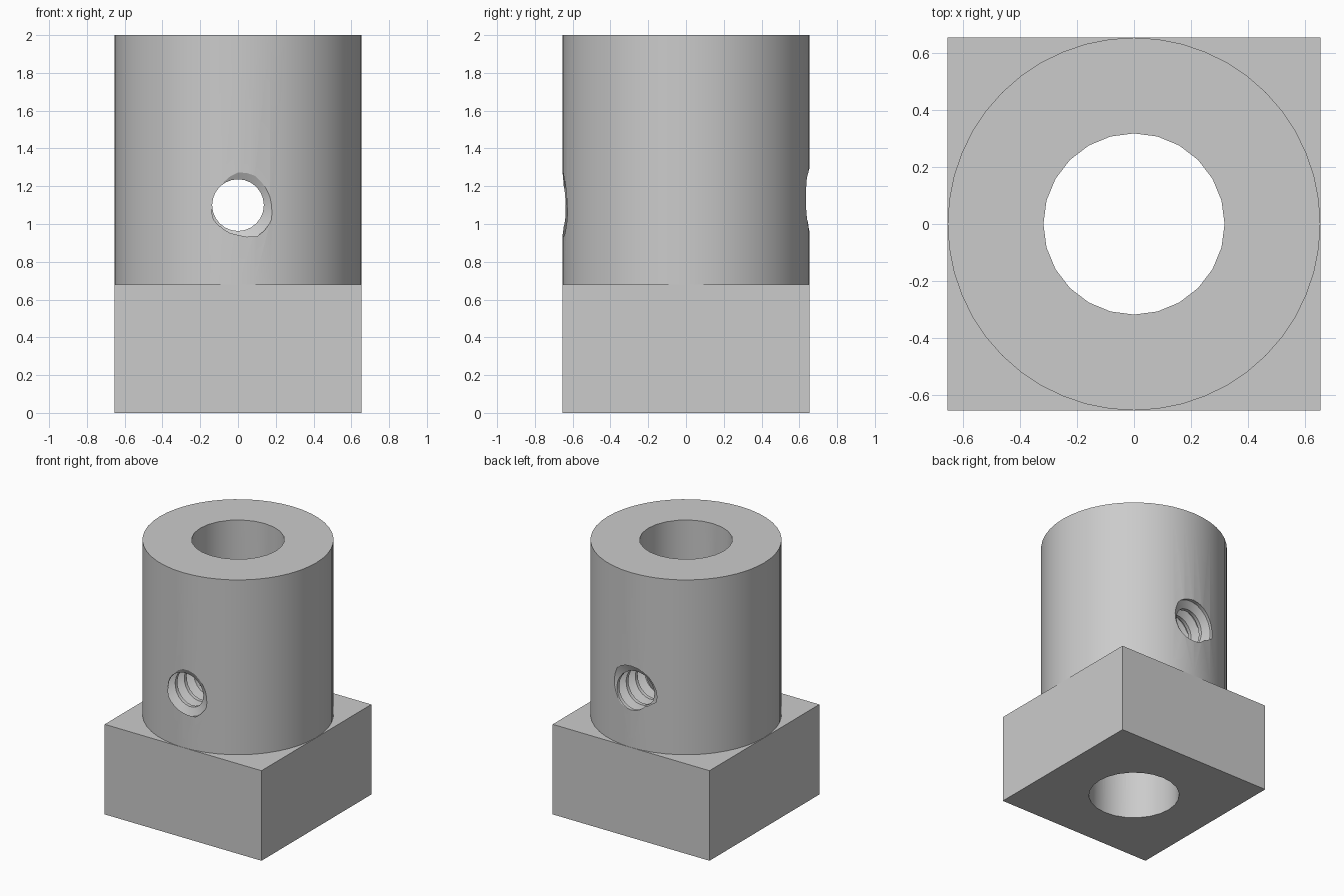
import bpy
import bmesh
from math import sin, cos, pi, radians

if "Cube" in bpy.data.objects:
    bpy.data.objects.remove(bpy.data.objects["Cube"], do_unlink=True)

HALF, BASE_TOP, TOP = 0.655, 0.68, 2.0
BORE_R, HOLE_Z = 0.318, 1.1
MINOR_R, MAJOR_R, PITCH, STEPS = 0.137, 0.194, 0.11, 24

grey = bpy.data.materials.new("plain grey")
grey.use_nodes = True
grey.diffuse_color = (0.6, 0.6, 0.6, 1)
grey.node_tree.nodes["Principled BSDF"].inputs["Base Color"].default_value = (0.6, 0.6, 0.6, 1)


def add_object(name, bm):
    bmesh.ops.recalc_face_normals(bm, faces=bm.faces)
    mesh = bpy.data.meshes.new(name)
    bm.to_mesh(mesh)
    bm.free()
    mesh.materials.append(grey)
    obj = bpy.data.objects.new(name, mesh)
    bpy.context.collection.objects.link(obj)
    return obj


def cylinder(name, radius, z0, z1, sides):
    bm = bmesh.new()
    ring = [bm.verts.new((radius * cos(2 * pi * i / sides), radius * sin(2 * pi * i / sides), z0))
            for i in range(sides)]
    face = bm.faces.new(ring)
    top = bmesh.ops.extrude_face_region(bm, geom=[face])["geom"]
    bmesh.ops.translate(bm, vec=(0, 0, z1 - z0),
                        verts=[v for v in top if isinstance(v, bmesh.types.BMVert)])
    return add_object(name, bm)


def block(name, half, height):
    bm = bmesh.new()
    bmesh.ops.create_cube(bm, size=1)
    bmesh.ops.scale(bm, vec=(2 * half, 2 * half, height), verts=bm.verts)
    bmesh.ops.translate(bm, vec=(0, 0, height / 2), verts=bm.verts)
    return add_object(name, bm)


def thread_radius(turn):
    u = abs((turn + 0.5) % 1 - 0.5)
    flank = min(max((u - 1 / 8) * 4, 0), 1)
    return MAJOR_R + (MINOR_R - MAJOR_R) * flank


def threaded_rod(name, start, turns):
    # right-handed screw along y, its facets split along the helix
    bm = bmesh.new()
    rings = []
    for j in range(turns * STEPS + 1):
        ring = []
        for i in range(STEPS):
            r, a = thread_radius((i + j - 1) / STEPS), 2 * pi * i / STEPS
            ring.append(bm.verts.new((r * cos(a), start + j * PITCH / STEPS, HOLE_Z + r * sin(a))))
        rings.append(ring)
    for low, high in zip(rings, rings[1:]):
        for i in range(STEPS):
            k = (i + 1) % STEPS
            bm.faces.new((low[i], low[k], high[i]))
            bm.faces.new((low[k], high[k], high[i]))
    bm.faces.new(rings[0])
    bm.faces.new(rings[-1])
    return add_object(name, bm)


def combine(target, cutter, operation):
    mod = target.modifiers.new(operation.lower(), "BOOLEAN")
    mod.operation, mod.object, mod.solver = operation, cutter, "EXACT"
    bpy.context.view_layer.update()
    result = bpy.data.meshes.new_from_object(target.evaluated_get(bpy.context.evaluated_depsgraph_get()))
    target.modifiers.clear()
    target.data = result
    bpy.data.objects.remove(cutter, do_unlink=True)


# square base with a round collar
body = block("square_base_collar", HALF, BASE_TOP)
combine(body, cylinder("collar", HALF - 0.001, BASE_TOP / 2, TOP, 48), "UNION")

# vertical bore and threaded cross hole
combine(body, cylinder("bore_cutter", BORE_R, -0.2, TOP + 0.2, 24), "DIFFERENCE")
combine(body, threaded_rod("thread_cutter", -0.655 - PITCH, 14), "DIFFERENCE")

body.data.materials.clear()
body.data.materials.append(grey)
for poly in body.data.polygons:
    poly.material_index = 0

bpy.ops.object.select_all(action="DESELECT")
body.select_set(True)
bpy.context.view_layer.objects.active = body
bpy.ops.object.shade_smooth_by_angle(angle=radians(25))
